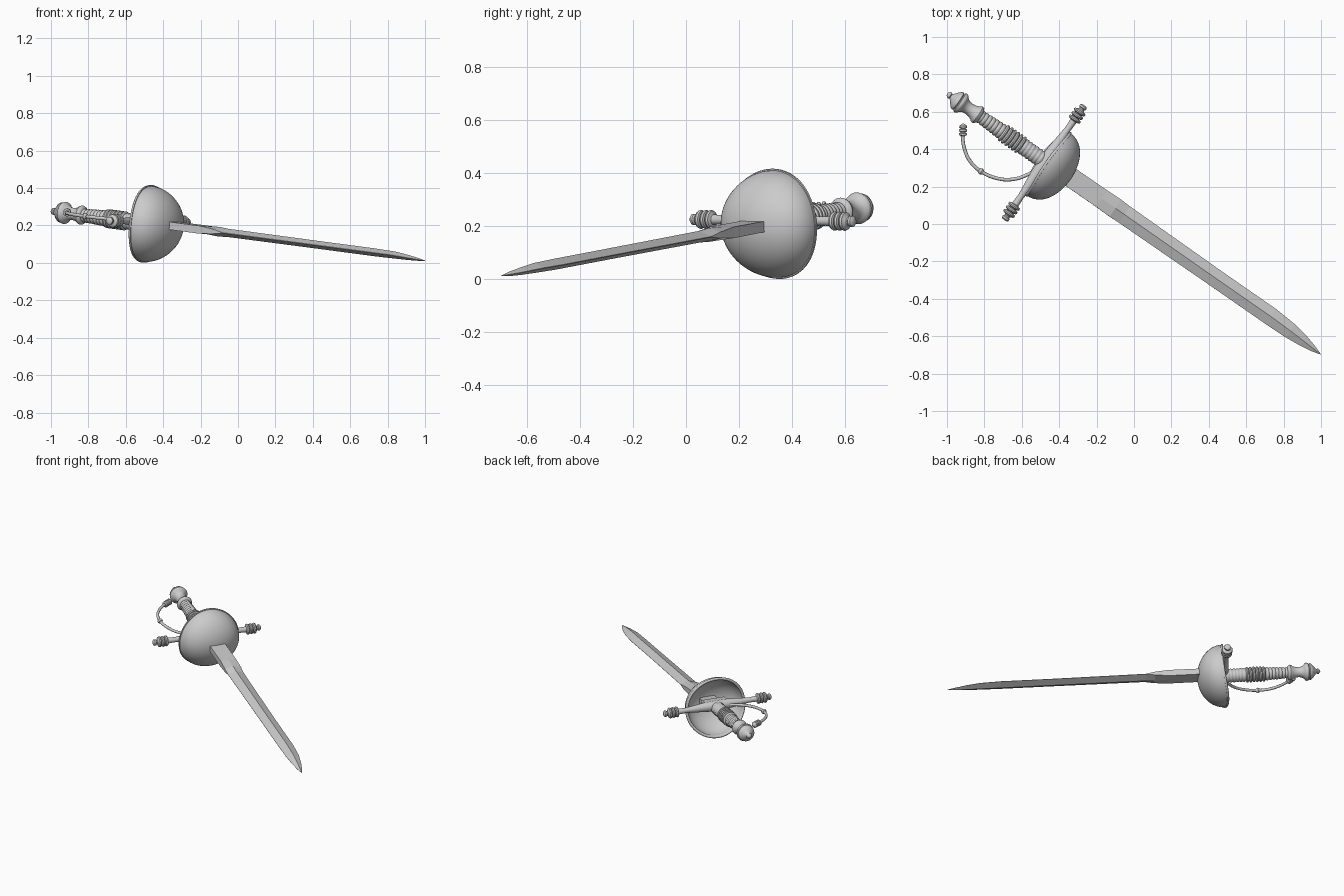
import bpy, bmesh, math
from mathutils import Matrix, Vector

if "Cube" in bpy.data.objects:
    bpy.data.objects.remove(bpy.data.objects["Cube"])

# Sword frame: local X = across the guard, Y = tip to pommel, Z = blade face normal
TIP = Vector((1.0, -0.698, 0.012))
u = Vector((-0.815, 0.569, 0.108)).normalized()
v = Vector((0.581, 0.814, -0.012))
v = (v - u * v.dot(u)).normalized()
w = v.cross(u)
FRAME = Matrix((v, u, w)).transposed().to_4x4()
FRAME.translation = TIP


def finish(name, bm, smooth=True, local=Matrix()):
    bmesh.ops.remove_doubles(bm, verts=bm.verts, dist=1e-5)
    bmesh.ops.recalc_face_normals(bm, faces=bm.faces)
    me = bpy.data.meshes.new(name)
    bm.to_mesh(me)
    bm.free()
    ob = bpy.data.objects.new(name, me)
    bpy.context.collection.objects.link(ob)
    ob.matrix_world = FRAME @ local
    if smooth:
        bpy.ops.object.select_all(action='DESELECT')
        ob.select_set(True)
        bpy.context.view_layer.objects.active = ob
        bpy.ops.object.shade_smooth_by_angle(angle=math.radians(40))
    return ob


def skin(rings, caps=False):
    """Join equal rings of points into a surface."""
    bm = bmesh.new()
    vs = [[bm.verts.new(p) for p in ring] for ring in rings]
    n = len(rings[0])
    for a, b in zip(vs, vs[1:]):
        for i in range(n):
            j = (i + 1) % n
            bm.faces.new((a[i], a[j], b[j], b[i]))
    if caps:
        bm.faces.new(vs[0])
        bm.faces.new(vs[-1])
    return bm


def lathe(name, profile, n=32, saddle=None, local=Matrix()):
    """Revolve (radius, height) points around local Y."""
    rings = []
    for r, h in profile:
        ring = []
        for i in range(n):
            a = 2 * math.pi * i / n
            dh = saddle(r, a) if saddle else 0
            ring.append((r * math.cos(a), h + dh, r * math.sin(a)))
        rings.append(ring)
    return finish(name, skin(rings), True, local)


# Blade: rectangular ricasso turning into a diamond section
# (distance, side offset, half width, half thickness, edge thickness share)
stations = [(0, 0, 0.0005, 0.0005, 1), (0.05, .002, .016, .008, .05),
            (0.12, .006, .031, .014, .05), (0.21, .010, .043, .019, .05),
            (0.34, .013, .049, .021, .05), (0.7, .012, .049, .021, .05),
            (1.30, .012, .053, .022, .05), (1.36, .012, .055, .026, .45),
            (1.45, .012, .053, .021, 1), (1.80, .010, .053, .020, 1)]
rings = []
for d, o, a, t, e in stations:
    z = .008 * min(1, d / .2)
    rings.append([(o + x * a, d, z + s * t) for x, s in
                  ((1, e), (0, 1), (-1, e), (-1, -e), (0, -1), (1, -e))])
finish("blade", skin(rings, True), smooth=False)

# Cup guard: thin shallow bowl with a rolled, slightly saddle-shaped rim
R, D, RIM = .203, .155, 1.80
outer = [(R * math.sin(k * math.pi / 32), RIM - D * math.cos(k * math.pi / 32)) for k in range(17)]
bead = [(R - .004 + .010 * math.cos(a), RIM + .005 + .010 * math.sin(a))
        for a in [math.radians(x) for x in range(-30, 211, 30)]]
inner = [(r * .94, RIM + (h - RIM) * .93) for r, h in reversed(outer)]
lathe("cup_guard", outer + bead + inner, 64,
      lambda r, a: -.016 * math.cos(2 * a) * (r / R) ** 2)

# Guard block inside the cup
bm = bmesh.new()
bmesh.ops.create_cube(bm, size=1, matrix=Matrix.Translation((0, 1.785, .012)) @
                      Matrix.Diagonal((.17, .085, .062, 1)))
bmesh.ops.bevel(bm, geom=bm.edges[:], offset=.008, segments=1, affect='EDGES')
finish("guard_block", bm, smooth=False)

# Quillons: tapered arms with ringed finials, one per side
arm = [(0, 0), (.034, 0), (.032, .08), (.022, .17), (.017, .22), (.019, .272)]
for c in (.284, .307, .330):
    arm += [(.021, c - .011), (.033, c - .007), (.036, c), (.033, c + .007), (.021, c + .011)]
arm += [(.016, .346), (.016, .352), (.021, .357), (.021, .367), (.014, .373), (0, .374)]
for side, ang in (("left", 90), ("right", -90)):
    lathe("quillon_" + side, arm, 24,
          local=Matrix.Translation((-.006, 1.812, .014)) @ Matrix.Rotation(math.radians(ang), 4, 'Z'))

# Grip: ribbed wrap with a band of heavier rings
grip = [(0, 1.79), (.044, 1.79)]
d, pitch = 1.81, .0216
while d < 2.25:
    heavy = 1.96 < d < 2.075
    base = .041 - .010 * max(0, (d - 2.05) / .2)
    top = base + (.010 if heavy else .004)
    grip += [(base, d), (top, d + pitch * .3), (top, d + pitch * .65), (base, d + pitch * .95)]
    d += pitch
grip += [(.031, 2.262), (0, 2.262)]
lathe("grip", grip, 32)

# Pommel: collar, waist, wide rounded disc and pointed button
lathe("pommel", [(0, 2.235), (.036, 2.235), (.048, 2.243), (.052, 2.254), (.048, 2.264),
                 (.041, 2.272), (.035, 2.29), (.032, 2.31), (.036, 2.33), (.046, 2.345),
                 (.056, 2.352), (.060, 2.362), (.057, 2.372), (.050, 2.376), (.055, 2.382),
                 (.053, 2.39), (.044, 2.40), (.030, 2.412), (.018, 2.422), (.014, 2.428),
                 (.019, 2.434), (.017, 2.442), (.009, 2.449), (0, 2.453)])

# Knuckle bow: slim curved bar from the guard toward the pommel
path = [(-.02, 1.81), (-.11, 1.85), (-.175, 1.90), (-.218, 1.97), (-.238, 2.065),
        (-.228, 2.14), (-.195, 2.20), (-.145, 2.25), (-.085, 2.288)]
cu = bpy.data.curves.new("knuckle_bow", 'CURVE')
cu.dimensions = '3D'
cu.bevel_depth = .0095
cu.bevel_resolution = 3
cu.use_fill_caps = True
sp = cu.splines.new('BEZIER')
sp.bezier_points.add(len(path) - 1)
for p, (x, y) in zip(sp.bezier_points, path):
    p.co = (x, y, .012)
    p.handle_left_type = p.handle_right_type = 'AUTO'
bow = bpy.data.objects.new("knuckle_bow", cu)
bpy.context.collection.objects.link(bow)
bow.matrix_world = FRAME

# Bead halfway along the bow, and the ringed finial at its free end
lathe("bow_bead", [(0, -.016), (.012, -.013), (.018, 0), (.012, .013), (0, .016)], 16,
      local=Matrix.Translation((-.238, 2.065, .012)))
fin = [(0, -.03), (.012, -.03)]
for c in (-.018, .002, .022):
    fin += [(.013, c - .009), (.021, c - .005), (.021, c + .005), (.013, c + .009)]
fin += [(.009, .036), (0, .04)]
lathe("bow_finial", fin, 16, local=Matrix.Translation((-.115, 2.269, .012)) @
      Matrix.Rotation(math.radians(-57), 4, 'Z'))
